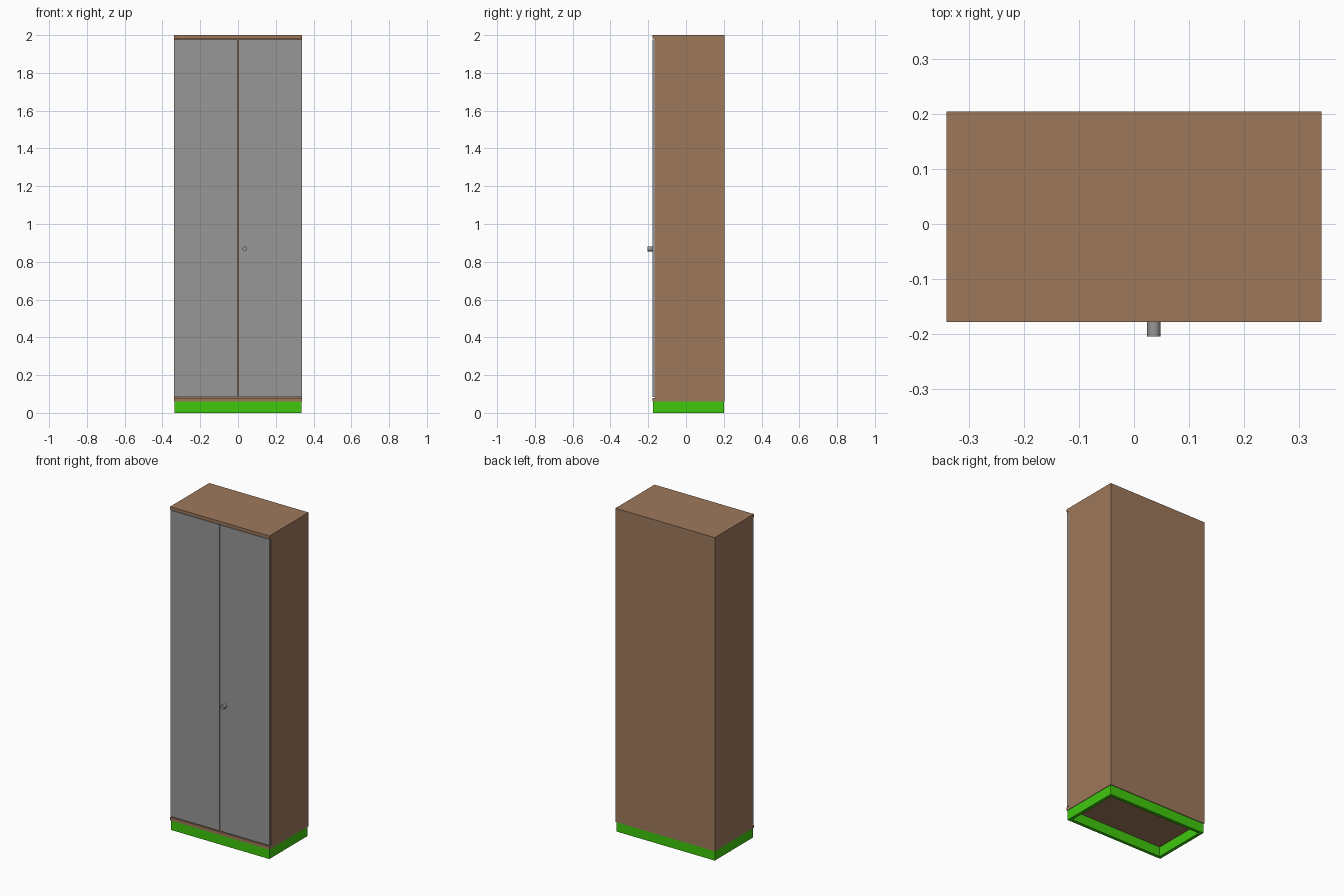
import bpy, math

if "Cube" in bpy.data.objects:
    bpy.data.objects.remove(bpy.data.objects["Cube"])


def material(name, rgb):
    m = bpy.data.materials.new(name)
    m.diffuse_color = (*rgb, 1)
    m.use_nodes = True
    m.node_tree.nodes["Principled BSDF"].inputs["Base Color"].default_value = m.diffuse_color
    return m


wood = material("brown wood", (0.34, 0.19, 0.107))
grey = material("grey", (0.31, 0.31, 0.31))
green = material("green", (0.05, 0.58, 0.004))


def box(name, x0, x1, y0, y1, z0, z1, mat):
    bpy.ops.mesh.primitive_cube_add(size=1, location=((x0 + x1) / 2, (y0 + y1) / 2, (z0 + z1) / 2))
    o = bpy.context.object
    o.name = name
    o.scale = (x1 - x0, y1 - y0, z1 - z0)
    bpy.ops.object.transform_apply(location=False, rotation=False, scale=True)
    o.data.materials.append(mat)
    return o


W, F, B = 0.34, -0.178, 0.204   # half width, front and back
SIDE_F = -0.163                 # front edge of the side panels
T = 0.019                       # board thickness

# carcass
box("top_board", -W, W, F, B, 2 - T, 2, wood)
box("bottom_board", -W, W, F, B, 0.06, 0.06 + T, wood)
box("back_panel", -W + T, W - T, B - 0.01, B, 0.06 + T, 2 - T, wood)
for s, side in ((-1, "left"), (1, "right")):
    xs = sorted((s * W, s * (W - T)))
    box(side + "_side_panel", *xs, SIDE_F, B, 0.06 + T, 2 - T, wood)
    # doors, with a narrow gap between them
    xs = sorted((s * 0.003, s * (W - 0.001)))
    box(side + "_door", *xs, F, SIDE_F - 0.002, 0.085, 1.978, grey)

# hollow plinth frame
PX, PF, PB, PT = 0.337, -0.175, 0.2, 0.019
box("plinth_front", -PX, PX, PF, PF + PT, 0, 0.06, green)
box("plinth_back", -PX, PX, PB - PT, PB, 0, 0.06, green)
for s, side in ((-1, "left"), (1, "right")):
    xs = sorted((s * PX, s * (PX - PT)))
    box("plinth_" + side, *xs, PF + PT, PB - PT, 0, 0.06, green)

# door knob
bpy.ops.mesh.primitive_cylinder_add(vertices=12, radius=0.0125, depth=0.026,
                                    location=(0.036, -0.191, 0.868),
                                    rotation=(math.pi / 2, 0, 0))
knob = bpy.context.object
knob.name = "door_knob"
knob.data.materials.append(grey)
bpy.ops.object.shade_smooth_by_angle()
